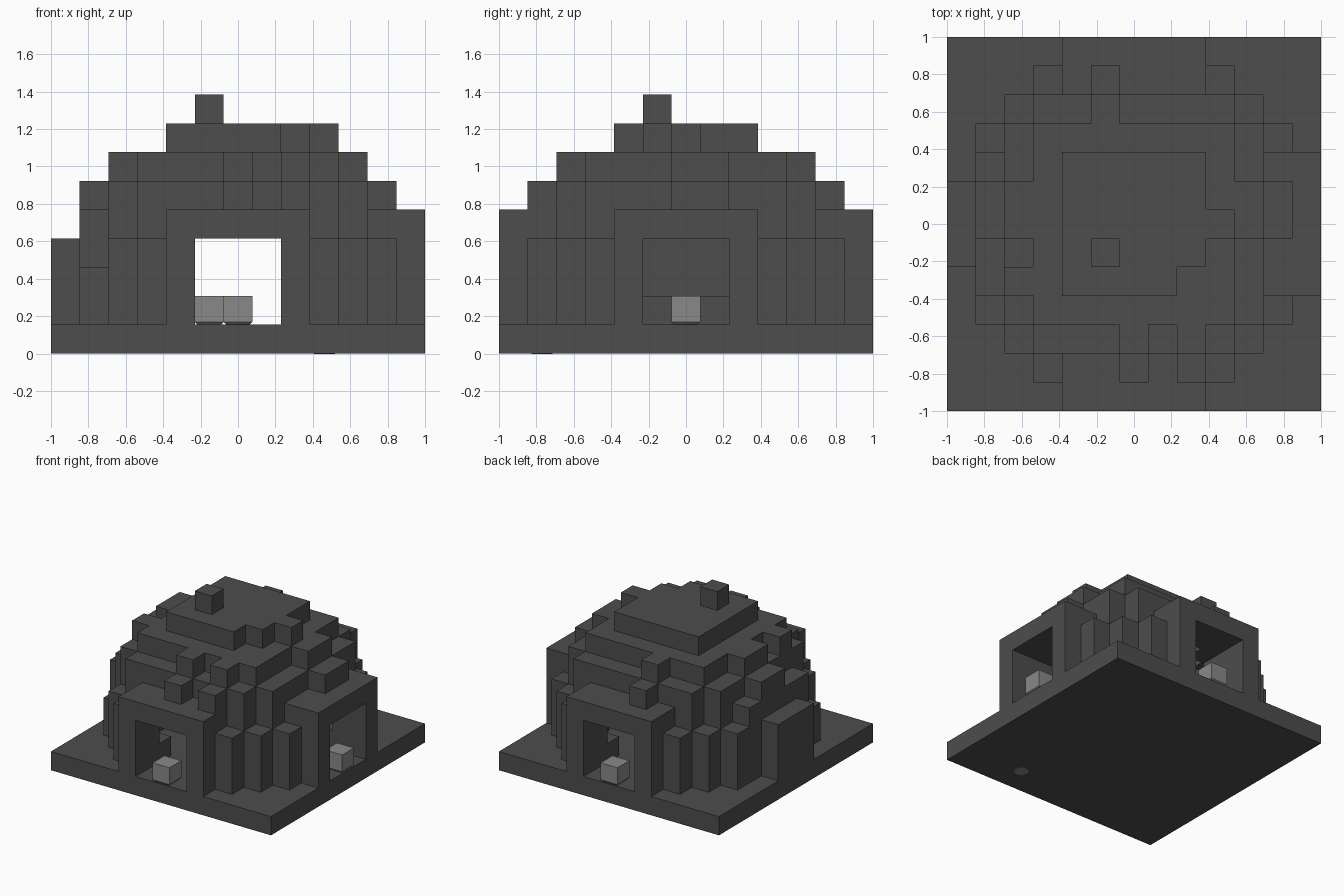
import bpy, bmesh, math
from mathutils import Vector

if "Cube" in bpy.data.objects:
    bpy.data.objects.remove(bpy.data.objects["Cube"], do_unlink=True)

N, MID = 13, 6          # blocks per side, middle block
S = 2 / N               # block size


def material(name, v):
    m = bpy.data.materials.new(name)
    m.use_nodes = True
    m.diffuse_color = (v, v, v, 1)
    m.node_tree.nodes["Principled BSDF"].inputs["Base Color"].default_value = (v, v, v, 1)
    return m


STONE = material("dark stone", 0.074)
LAMP = material("light grey", 0.25)


def finish(bm, name, mat):
    me = bpy.data.meshes.new(name)
    bm.normal_update()
    bm.to_mesh(me)
    bm.free()
    me.materials.append(mat)
    ob = bpy.data.objects.new(name, me)
    bpy.context.collection.objects.link(ob)
    return ob


def box(name, mat, lo, hi, chamfer=0):
    """Box between two corners, optionally with a chamfered underside."""
    lo, hi = Vector(lo), Vector(hi)
    bm = bmesh.new()
    bmesh.ops.create_cube(bm, size=1)
    for v in bm.verts:
        v.co = (lo + hi) / 2 + v.co * (hi - lo)
    if chamfer:
        under = [e for e in bm.edges if all(v.co.z < lo.z + chamfer for v in e.verts)]
        bmesh.ops.bevel(bm, geom=under, offset=chamfer, segments=1, affect='EDGES')
    return finish(bm, name, mat)


def corner(i, j, k):
    return Vector((i * S - 1, j * S - 1, k * S))


# Irregular blocks on the stepped dome: column -> height in blocks
ODD = {(5, 5): 9, (9, 6): 8, (8, 4): 7,
       (6, 2): 7, (8, 2): 7, (5, 10): 7, (10, 6): 7, (10, 7): 7,
       (2, 6): 7, (2, 7): 7, (2, 4): 7,
       (6, 1): 6, (8, 1): 6, (5, 11): 6, (11, 6): 6, (11, 7): 6,
       (1, 6): 6, (1, 7): 6, (1, 3): 3}


def height(i, j):
    """Height of the column, counted in blocks from the ground."""
    if (i, j) in ODD:
        return ODD[i, j]
    a, b = abs(i - MID), abs(j - MID)
    d, far = a * a + b * b, max(a, b)
    if far == MID:                       # porches; the one at -x is low
        if i == 0:
            return 4 if b <= 1 else 1
        return 5 if min(a, b) <= 2 else 1
    if far <= 2:
        return 8
    if far <= 3:
        return 7
    if d <= 25 and far <= 4:
        return 6
    if d <= 29:
        return 5
    return 4 if d <= 34 else 1


def hollow(i, j, k):
    """Round chamber with doorways on three sides."""
    a, b = i - MID, j - MID
    if k == 1 and i <= 2:
        return False
    if a * a + b * b + (k - 2) ** 2 <= 20:
        return True
    return k <= 3 and (abs(a) <= 1 or (abs(b) <= 1 and a > 0))


def solid(c):
    i, j, k = c
    if not (0 <= i < N and 0 <= j < N):
        return False
    return k < 1 or (k < height(i, j) and not hollow(i, j, k))


# Stepped dome with porches: only the exposed block faces
bm = bmesh.new()
for i in range(N):
    for j in range(N):
        for k in range(1, height(i, j)):
            if not solid((i, j, k)):
                continue
            for axis in range(3):
                for side in (0, 1):
                    nb = [i, j, k]
                    nb[axis] += 2 * side - 1
                    if solid(nb):
                        continue
                    ring = []
                    for u, w in ((0, 0), (1, 0), (1, 1), (0, 1)):
                        p = [i, j, k]
                        p[axis] += side
                        p[(axis + 1) % 3] += u
                        p[(axis + 2) % 3] += w
                        ring.append(bm.verts.new(corner(*p)))
                    bm.faces.new(ring if side else ring[::-1])
bmesh.ops.remove_doubles(bm, verts=bm.verts[:], dist=S / 100)
bmesh.ops.dissolve_limit(bm, angle_limit=math.radians(1),
                         verts=bm.verts[:], edges=bm.edges[:])
finish(bm, "stepped_dome", STONE)

# Ground slab
box("base_slab", STONE, corner(0, 0, 0), corner(N, N, 1))

# Lamp blocks in the doorways and one inside the chamber
for name, i, j in (("front_lamp", 6, 0), ("back_lamp", 6, 12),
                   ("left_lamp", 12, 6), ("inner_lamp", 5, 6)):
    box(name, LAMP, corner(i, j, 1), corner(i + 1, j + 1, 2), 0.015)

# Small round stud under the slab
bm = bmesh.new()
bmesh.ops.create_cone(bm, cap_ends=True, segments=12, radius1=0.056,
                      radius2=0.056, depth=0.004)
bmesh.ops.translate(bm, verts=bm.verts[:], vec=corner(9.5, 1.5, 0))
finish(bm, "underside_stud", LAMP)
